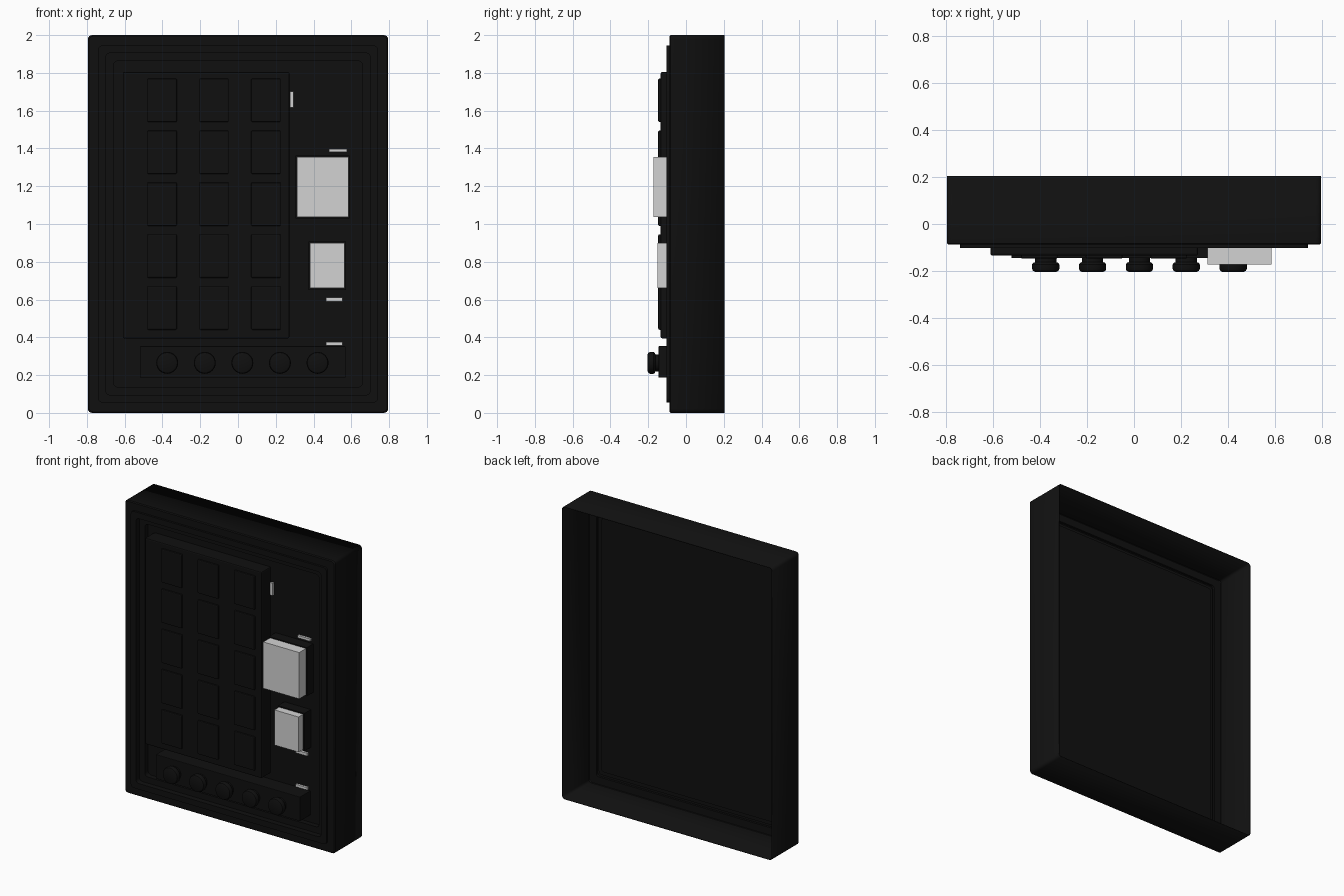
import bpy, bmesh, math
from mathutils import Matrix, Vector

cube = bpy.data.objects.get("Cube")
if cube:
    bpy.data.objects.remove(cube, do_unlink=True)


def material(name, value):
    m = bpy.data.materials.new(name)
    m.use_nodes = True
    color = (value, value, value, 1)
    m.diffuse_color = color
    m.node_tree.nodes["Principled BSDF"].inputs["Base Color"].default_value = color
    return m


BLACK = material("matte black", 0.005)
GREY = material("light grey", 0.65)
FLOOR = -0.03  # depth of the recessed panel


def finish(name, bm, mat):
    bmesh.ops.recalc_face_normals(bm, faces=bm.faces)
    mesh = bpy.data.meshes.new(name)
    bm.to_mesh(mesh)
    bm.free()
    mesh.materials.append(mat)
    obj = bpy.data.objects.new(name, mesh)
    bpy.context.collection.objects.link(obj)
    return obj


def smooth(obj):
    bpy.ops.object.select_all(action='DESELECT')
    obj.select_set(True)
    bpy.context.view_layer.objects.active = obj
    bpy.ops.object.shade_smooth_by_angle(angle=math.radians(35))


def box(name, x, y, z, mat=BLACK, bevel=0):
    """Box from three (low, high) ranges."""
    bm = bmesh.new()
    bmesh.ops.create_cube(bm, size=1)
    for v in bm.verts:
        v.co = Vector([(a + b) / 2 + c * (b - a) for (a, b), c in zip((x, y, z), v.co)])
    obj = finish(name, bm, mat)
    if bevel:
        mod = obj.modifiers.new("soft edges", 'BEVEL')
        mod.width = bevel
        mod.segments = 2
    return obj


def rounded_ring(bm, inset, y, radius, steps=4):
    """Rounded rectangle in the xz plane, inset from the outer case."""
    w, h = 0.795 - inset, 1 - inset
    ring = []
    for q, (sx, sz) in enumerate([(1, 1), (-1, 1), (-1, -1), (1, -1)]):
        for i in range(steps + 1):
            a = (q + i / steps) * math.pi / 2
            ring.append(bm.verts.new((sx * (w - radius) + radius * math.cos(a), y,
                                      1 + sz * (h - radius) + radius * math.sin(a))))
    return ring


# Hollow case, open at the back, with a raised rim stepping down to the panel
bm = bmesh.new()
profile = [(0, 0.203), (0, -0.082), (0.006, -0.088), (0.055, -0.088),
           (0.055, -0.102), (0.095, -0.102), (0.095, -0.065),
           (0.137, -0.065), (0.137, FLOOR)]
rings = [rounded_ring(bm, inset, y, 0.022) for inset, y in profile]
for r1, r2 in zip(rings, rings[1:]):
    for i in range(len(r1)):
        j = (i + 1) % len(r1)
        bm.faces.new((r1[i], r1[j], r2[j], r2[i]))
bm.faces.new(rings[-1])
case = finish("case", bm, BLACK)
# The panel faces the front
if case.data.polygons[-1].normal.y > 0:
    case.data.flip_normals()
shell = case.modifiers.new("wall", 'SOLIDIFY')
shell.thickness = 0.005
shell.offset = -1
smooth(case)

# Keypad plate and its grid of keys
box("keypad_plate", (-0.61, 0.272), (-0.134, FLOOR), (0.395, 1.805), bevel=0.008)
for row in range(5):
    for col in range(3):
        x, z = -0.402 + col * 0.275, 0.555 + row * 0.275
        box("key", (x - 0.078, x + 0.078), (-0.147, -0.13), (z - 0.115, z + 0.115),
            bevel=0.006)

# Lower control strip
box("control_strip", (-0.52, 0.57), (-0.145, FLOOR), (0.187, 0.353), bevel=0.003)

# Turned knobs: (radius, y)
knob_profile = [(0.045, -0.14), (0.045, -0.162), (0.053, -0.165), (0.058, -0.172),
                (0.058, -0.19), (0.054, -0.199), (0.046, -0.203), (0.0, -0.203)]
for k in range(5):
    bm = bmesh.new()
    pts = [bm.verts.new((r, y, 0)) for r, y in knob_profile]
    edges = [bm.edges.new(p) for p in zip(pts, pts[1:])]
    bmesh.ops.spin(bm, geom=pts + edges, cent=(0, 0, 0), axis=(0, 1, 0),
                   angle=math.tau, steps=32)
    bmesh.ops.remove_doubles(bm, verts=bm.verts, dist=0.0001)
    bmesh.ops.transform(bm, verts=bm.verts,
                        matrix=Matrix.Translation((-0.375 + k * 0.199, 0, 0.265)))
    smooth(finish("knob", bm, BLACK))

# Display blocks on black mounts
box("large_display_mount", (0.305, 0.59), (-0.1, FLOOR), (1.03, 1.362))
box("large_display", (0.312, 0.584), (-0.173, -0.095), (1.038, 1.355), GREY)
box("small_display_mount", (0.372, 0.572), (-0.1, FLOOR), (0.65, 0.908))
box("small_display", (0.38, 0.563), (-0.15, -0.095), (0.66, 0.9), GREY)

# Small marker bars on the recessed panel
for x, z in [((0.275, 0.293), (1.617, 1.702)), ((0.482, 0.577), (1.38, 1.397)),
             ((0.465, 0.554), (0.59, 0.61)), ((0.465, 0.554), (0.358, 0.375))]:
    box("marker_bar", x, (-0.045, FLOOR), z, GREY)
